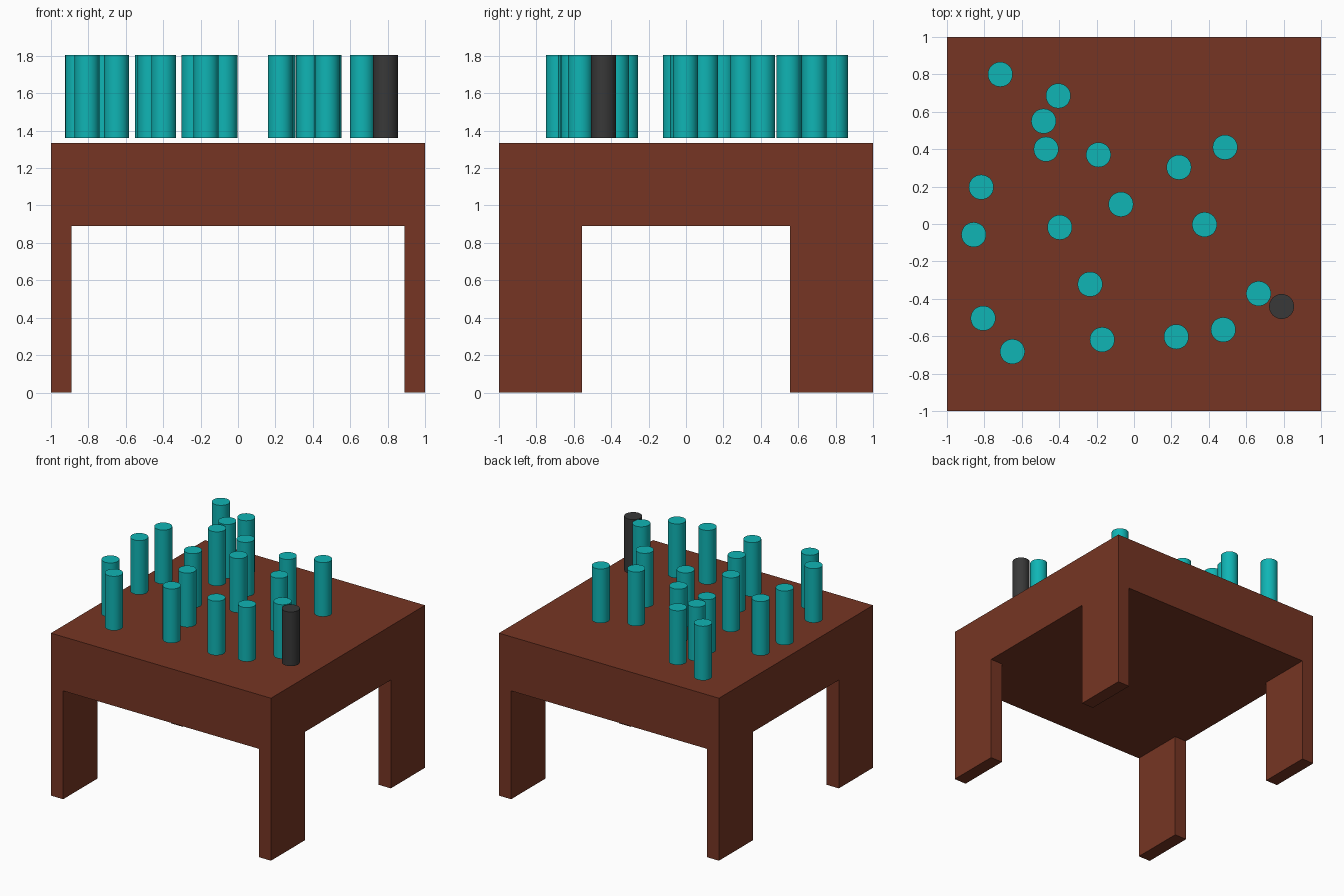
import bpy

if "Cube" in bpy.data.objects:
    bpy.data.objects.remove(bpy.data.objects["Cube"])


def material(name, rgb):
    m = bpy.data.materials.new(name)
    m.diffuse_color = (*rgb, 1)
    m.use_nodes = True
    m.node_tree.nodes["Principled BSDF"].inputs["Base Color"].default_value = m.diffuse_color
    return m


brown = material("brown_wood", (0.18, 0.036, 0.017))
teal = material("teal", (0.005, 0.46, 0.46))
black = material("dark", (0.04, 0.04, 0.04))


def box(name, size, loc):
    bpy.ops.mesh.primitive_cube_add(size=1, location=loc)
    o = bpy.context.object
    o.name = name
    o.scale = size
    bpy.ops.object.transform_apply(location=False, rotation=False, scale=True)
    o.data.materials.append(brown)


def peg(name, x, y, mat):
    bpy.ops.mesh.primitive_cylinder_add(vertices=32, radius=0.0667, depth=0.445,
                                        location=(x, y, 1.582))
    o = bpy.context.object
    o.name = name
    o.data.materials.append(mat)
    bpy.ops.object.shade_smooth_by_angle()


# Thick table top
LEG_H, TOP_Z = 0.89, 1.335
box("table_top", (2, 2, TOP_Z - LEG_H), (0, 0, (TOP_Z + LEG_H) / 2))

# Four corner legs, narrow across x and deep along y
for sx, x_name in ((-1, "left"), (1, "right")):
    for sy, y_name in ((-1, "front"), (1, "back")):
        box(f"{y_name}_{x_name}_leg", (0.111, 0.444, LEG_H),
            (sx * (1 - 0.0555), sy * (1 - 0.222), LEG_H / 2))

# Scattered pegs hovering just above the top
spots = [(-0.715, 0.80), (-0.405, 0.685), (-0.483, 0.55), (-0.47, 0.40),
         (-0.19, 0.37), (0.487, 0.41), (0.24, 0.303), (-0.817, 0.197),
         (-0.07, 0.105), (-0.857, -0.057), (-0.397, -0.018), (0.377, -0.003),
         (-0.235, -0.322), (0.666, -0.372), (-0.807, -0.504), (-0.65, -0.682),
         (-0.17, -0.618), (0.226, -0.603), (0.477, -0.565)]
for i, (x, y) in enumerate(spots, 1):
    peg(f"teal_peg_{i}", x, y, teal)
peg("dark_peg", 0.789, -0.441, black)
